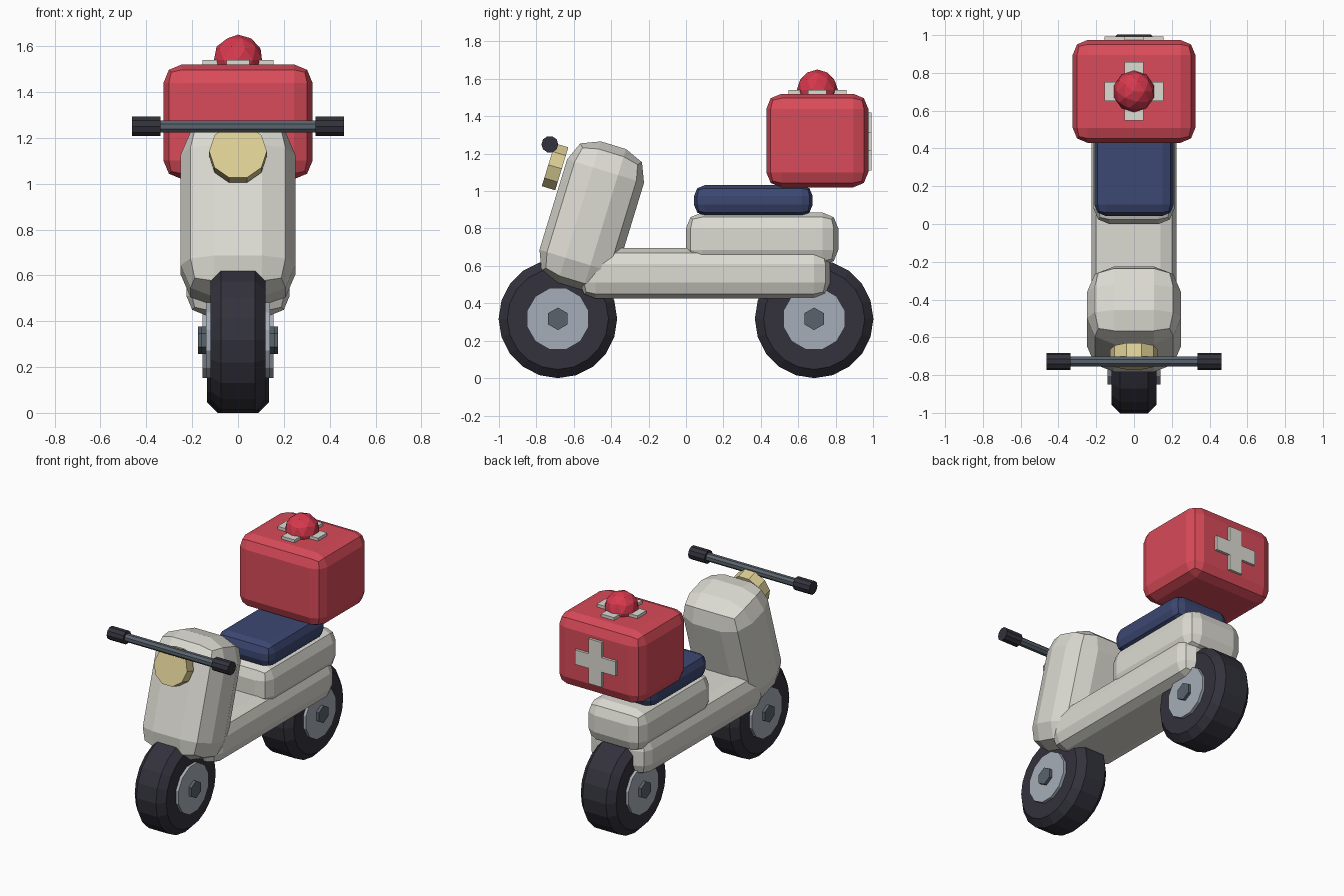
import bpy, bmesh
from math import radians, pi
from mathutils import Matrix, Vector

if "Cube" in bpy.data.objects:
    bpy.data.objects.remove(bpy.data.objects["Cube"], do_unlink=True)


def material(name, rgb):
    m = bpy.data.materials.new(name)
    m.use_nodes = True
    m.diffuse_color = (*rgb, 1)
    m.node_tree.nodes["Principled BSDF"].inputs["Base Color"].default_value = (*rgb, 1)
    return m


CREAM = material("cream paint", (0.72, 0.71, 0.65))
RED = material("box red", (0.69, 0.07, 0.10))
LAMP = material("beacon red", (0.68, 0.04, 0.075))
BLUE = material("seat blue", (0.046, 0.065, 0.17))
RUBBER = material("dark rubber", (0.033, 0.032, 0.046))
STEEL = material("pale steel", (0.38, 0.42, 0.48))
SLATE = material("slate metal", (0.10, 0.125, 0.15))
GOLD = material("headlight yellow", (0.72, 0.62, 0.30))


def finish(bm, name, mat, matrix):
    bmesh.ops.recalc_face_normals(bm, faces=bm.faces)
    mesh = bpy.data.meshes.new(name)
    bm.to_mesh(mesh)
    bm.free()
    mesh.materials.append(mat)
    ob = bpy.data.objects.new(name, mesh)
    ob.matrix_world = matrix
    bpy.context.collection.objects.link(ob)
    return ob


def soft_box(name, mat, center, size, bevel, tilt=0):
    """Box with two-step rounded edges, tilted about x."""
    bm = bmesh.new()
    bmesh.ops.create_cube(bm, size=1)
    bmesh.ops.scale(bm, vec=Vector(size), verts=bm.verts)
    bmesh.ops.bevel(bm, geom=bm.edges[:], offset=bevel, segments=2,
                    profile=0.5, affect='EDGES')
    return finish(bm, name, mat,
                  Matrix.Translation(center) @ Matrix.Rotation(tilt, 4, 'X'))


def drum(name, mat, center, radius, width, sides, turn, chamfer=0, spin=0):
    """Cylinder along local z, optionally with chamfered rims."""
    bm = bmesh.new()
    bmesh.ops.create_cone(bm, cap_ends=True, segments=sides, radius1=radius,
                          radius2=radius, depth=width,
                          matrix=Matrix.Rotation(spin, 4, 'Z'))
    if chamfer:
        rims = [e for e in bm.edges if any(len(f.verts) > 4 for f in e.link_faces)]
        bmesh.ops.bevel(bm, geom=rims, offset=chamfer, segments=1, affect='EDGES')
    return finish(bm, name, mat, Matrix.Translation(center) @ turn)


def cross(name, center, turn):
    """Flat plus-shaped plate."""
    a, b = 0.05, 0.155
    outline = [(a, a), (a, b), (-a, b), (-a, a), (-b, a), (-b, -a),
               (-a, -a), (-a, -b), (a, -b), (a, -a), (b, -a), (b, a)]
    bm = bmesh.new()
    face = bm.faces.new([bm.verts.new((x, y, 0)) for x, y in outline])
    top = bmesh.ops.extrude_face_region(bm, geom=[face])["geom"]
    bmesh.ops.translate(bm, vec=(0, 0, 0.024),
                        verts=[v for v in top if isinstance(v, bmesh.types.BMVert)])
    return finish(bm, name, CREAM, Matrix.Translation(center) @ turn)


ALONG_X = Matrix.Rotation(pi / 2, 4, 'Y')
LEAN = radians(17)

# Wheels: tyre, hub and axle nut
for end, y, width in (("front", -0.685, 0.24), ("rear", 0.685, 0.27)):
    c = (0, y, 0.317)
    drum(end + "_tyre", RUBBER, c, 0.317, width, 20, ALONG_X, chamfer=0.046)
    drum(end + "_hub", STEEL, c, 0.17, width + 0.04, 12, ALONG_X, spin=pi / 12)
    drum(end + "_axle_nut", SLATE, c, 0.06, width + 0.08, 6, ALONG_X, spin=pi / 2)

# Bodywork
soft_box("floorboard", CREAM, (0, 0.10, 0.56), (0.45, 1.34, 0.27), 0.085)
soft_box("rear_body", CREAM, (0, 0.407, 0.743), (0.43, 0.815, 0.285), 0.085)
soft_box("leg_shield", CREAM, (0, -0.504, 0.865), (0.5, 0.43, 0.795), 0.145, -LEAN)
soft_box("seat", BLUE, (0, 0.36, 0.95), (0.42, 0.635, 0.165), 0.06)

# Delivery box with crosses and beacon
soft_box("cargo_box", RED, (0, 0.702, 1.27), (0.65, 0.545, 0.5), 0.08)
cross("top_cross", (0, 0.702, 1.516), Matrix.Identity(4))
cross("rear_cross", (0, 0.968, 1.265), Matrix.Rotation(-pi / 2, 4, 'X'))

bm = bmesh.new()
bmesh.ops.create_icosphere(bm, subdivisions=2, radius=0.11)
finish(bm, "beacon", LAMP, Matrix.Translation((0, 0.702, 1.54)))

# Headlight, facing forward and slightly up
drum("headlight", GOLD, (0, -0.70, 1.13), 0.126, 0.075, 10,
     Matrix.Rotation(pi / 2 - LEAN, 4, 'X'), spin=pi / 2)

# Handlebar and grips
drum("handlebar", SLATE, (0, -0.728, 1.25), 0.028, 0.84, 8, ALONG_X, spin=pi / 8)
for side, sx in (("left", 1), ("right", -1)):
    drum(side + "_grip", RUBBER, (0.4 * sx, -0.728, 1.25), 0.045, 0.125, 10, ALONG_X)
